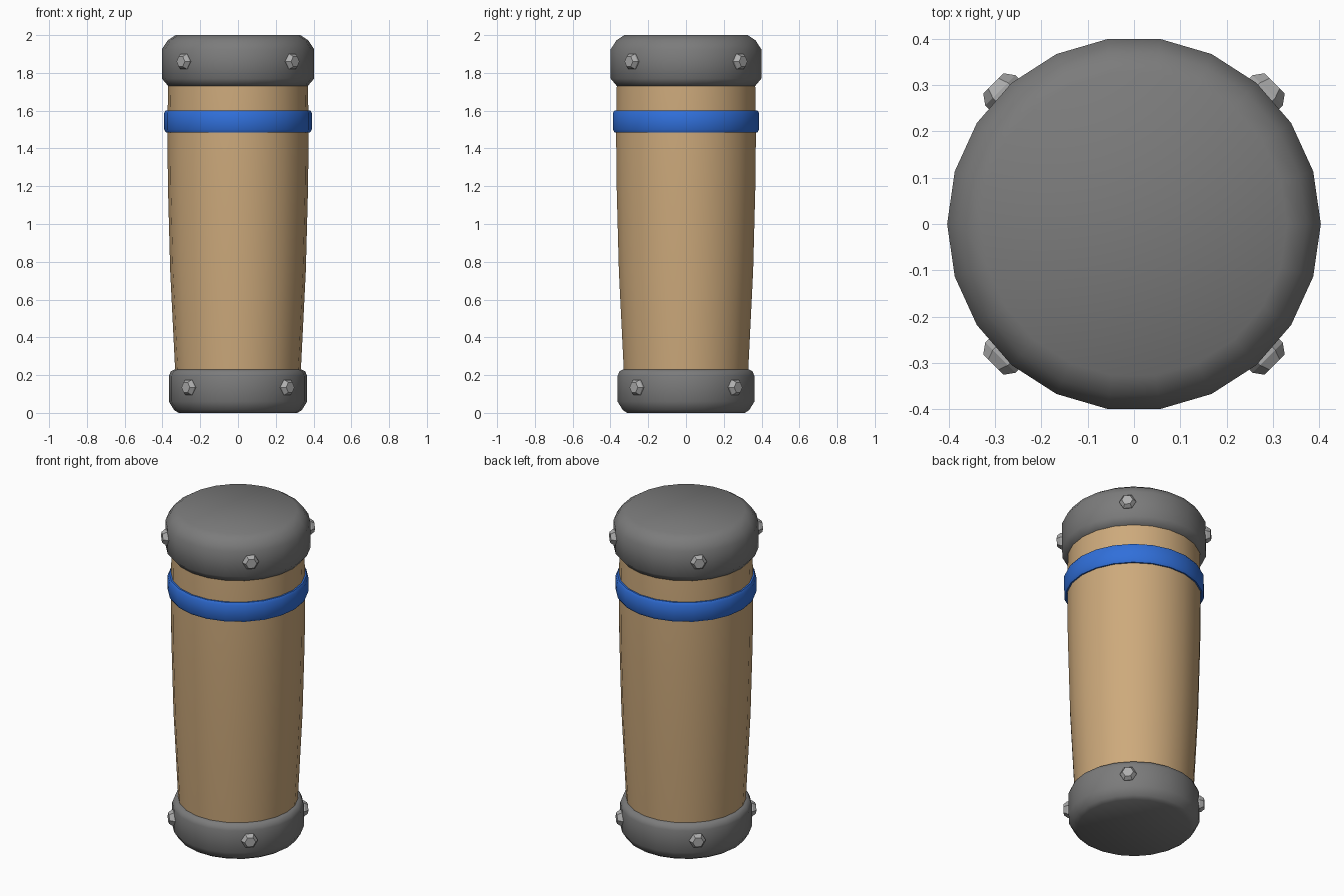
import bpy, bmesh
from math import cos, sin, pi, radians
from mathutils import Vector

if "Cube" in bpy.data.objects:
    bpy.data.objects.remove(bpy.data.objects["Cube"])


def material(name, rgb):
    m = bpy.data.materials.new(name)
    m.diffuse_color = (*rgb, 1)
    m.use_nodes = True
    m.node_tree.nodes["Principled BSDF"].inputs["Base Color"].default_value = m.diffuse_color
    return m


def lathe(name, profile, sides=22, mat=None, smooth=40):
    """Closed solid of revolution from (radius, z) points, bottom to top."""
    bm = bmesh.new()
    rings = [[bm.verts.new((r * cos(2 * pi * i / sides), r * sin(2 * pi * i / sides), z))
              for i in range(sides)] for r, z in profile]
    for a, b in zip(rings, rings[1:]):
        for i in range(sides):
            j = (i + 1) % sides
            bm.faces.new((a[i], a[j], b[j], b[i]))
    bm.faces.new(rings[0][::-1])
    bm.faces.new(rings[-1])
    me = bpy.data.meshes.new(name)
    bm.to_mesh(me)
    bm.free()
    ob = bpy.data.objects.new(name, me)
    bpy.context.collection.objects.link(ob)
    if mat:
        me.materials.append(mat)
    if smooth:
        bpy.ops.object.select_all(action='DESELECT')
        ob.select_set(True)
        bpy.context.view_layer.objects.active = ob
        bpy.ops.object.shade_smooth_by_angle(angle=radians(smooth))
    return ob


tan = material("tan", (0.61, 0.40, 0.20))
blue = material("blue", (0.03, 0.16, 0.70))
dark = material("dark_grey", (0.20, 0.20, 0.20))
steel = material("bolt_grey", (0.42, 0.42, 0.42))

# Tapered body
lathe("body", [(0.325, 0.1), (0.333, 0.23), (0.359, 0.75), (0.371, 1.2),
               (0.374, 1.5), (0.37, 1.75), (0.365, 1.85)], mat=tan)

# End caps with chamfered rims
lathe("bottom_cap", [(0.315, 0.0), (0.338, 0.015), (0.366, 0.06), (0.366, 0.195),
                     (0.356, 0.22), (0.335, 0.23)], mat=dark, smooth=60)
lathe("top_cap", [(0.365, 1.725), (0.403, 1.77), (0.403, 1.925),
                  (0.372, 1.972), (0.33, 2.0)], mat=dark, smooth=60)

# Coloured band
lathe("band", [(0.36, 1.485), (0.382, 1.485), (0.391, 1.5), (0.391, 1.588),
               (0.382, 1.602), (0.36, 1.602)], mat=blue)

# Hex bolts, four around each cap
for cap, radius, z in (("bottom", 0.358, 0.135), ("top", 0.395, 1.86)):
    for k in range(4):
        a = pi / 4 + k * pi / 2
        d = Vector((cos(a), sin(a), 0))
        bolt = lathe(f"{cap}_bolt_{k + 1}", [(0.046, -0.03), (0.046, 0.013), (0.031, 0.034)],
                     sides=6, mat=steel, smooth=0)
        bolt.rotation_euler = d.to_track_quat('Z', 'Y').to_euler()
        bolt.location = d * radius + Vector((0, 0, z))
